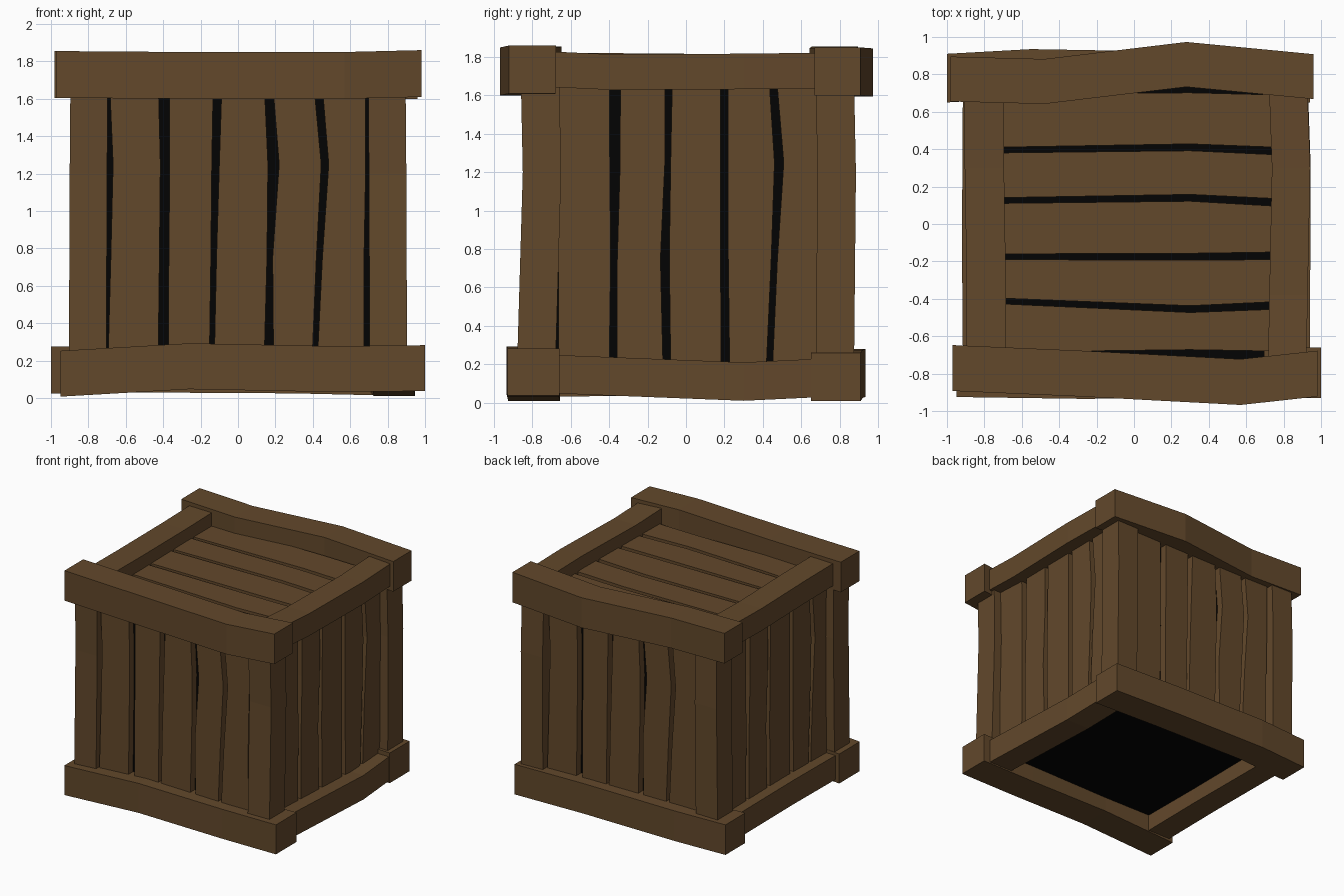
import bpy, bmesh, math
from mathutils import Matrix

default_cube = bpy.data.objects.get("Cube")
if default_cube:
    bpy.data.objects.remove(default_cube, do_unlink=True)


def make_material(name, colour):
    material = bpy.data.materials.new(name)
    material.use_nodes = True
    material.diffuse_color = colour
    shader = material.node_tree.nodes["Principled BSDF"]
    shader.inputs["Base Color"].default_value = colour
    shader.inputs["Roughness"].default_value = 0.9
    return material


wood = make_material("brown wood", (0.123, 0.065, 0.024, 1))
dark = make_material("black interior", (0.001, 0.001, 0.001, 1))

# Cross-section placed along the x, y or z axis
PLACE = {
    "x": lambda t, u, v: (t, u, v),
    "y": lambda t, u, v: (u, t, v),
    "z": lambda t, u, v: (u, v, t),
}


def board(name, axis, stations, material=wood, turn=0):
    """Loft a four-sided board through stations (t, u0, u1, v0, v1)."""
    bm = bmesh.new()
    rings = []
    for t, u0, u1, v0, v1 in stations:
        corners = ((u0, v0), (u1, v0), (u1, v1), (u0, v1))
        rings.append([bm.verts.new(PLACE[axis](t, u, v)) for u, v in corners])
    for a, b in zip(rings, rings[1:]):
        for i in range(4):
            j = (i + 1) % 4
            bm.faces.new((a[i], a[j], b[j], b[i]))
    bm.faces.new(rings[0])
    bm.faces.new(rings[-1])
    bmesh.ops.recalc_face_normals(bm, faces=bm.faces)
    bm.transform(Matrix.Rotation(turn, 4, "Z"))
    mesh = bpy.data.meshes.new(name)
    bm.to_mesh(mesh)
    bm.free()
    mesh.materials.append(material)
    obj = bpy.data.objects.new(name, mesh)
    bpy.context.collection.objects.link(obj)


def beam(name, axis, path, width, height):
    """Bent beam through centre points (t, u, v)."""
    w, h = width / 2, height / 2
    board(name, axis, [(t, u - w, u + w, v - h, v + h) for t, u, v in path])


def planks(name, axis, levels, seams, depth, turn=0):
    """Row of planks between bent seams, each given as centres and half gaps."""
    for i, ((a, gap_a), (b, gap_b)) in enumerate(zip(seams, seams[1:])):
        stations = [(t, p + g, q - h, *depth)
                    for t, p, g, q, h in zip(levels, a, gap_a, b, gap_b)]
        board(f"{name}_{i + 1}", axis, stations, turn=turn)


# Dark inner box seen through the gaps and from below
board("inner_box", "z", [(t, -0.77, 0.77, -0.77, 0.77) for t in (0.17, 1.66)], dark)

# Long beams on the front and back
beam("front_top_beam", "x", [(-0.97, -0.77, 1.73), (-0.28, -0.8, 1.725),
                             (0.57, -0.845, 1.725), (0.98, -0.8, 1.735)], 0.245, 0.25)
beam("back_top_beam", "x", [(-0.98, 0.775, 1.73), (-0.48, 0.762, 1.72),
                            (0.28, 0.853, 1.72), (0.96, 0.788, 1.725)], 0.24, 0.25)
beam("front_bottom_beam", "x", [(-0.95, -0.79, 0.13), (-0.26, -0.8, 0.17),
                                (0.5, -0.79, 0.155), (1, -0.795, 0.16)], 0.27, 0.245)
beam("back_bottom_beam", "x", [(-1, 0.78, 0.15), (-0.55, 0.805, 0.155),
                               (0.3, 0.79, 0.15), (0.94, 0.78, 0.135)], 0.26, 0.25)

# Shorter rails on the two sides
beam("left_top_rail", "y", [(-0.72, 0.82, 1.737), (-0.38, 0.826, 1.721),
                            (0.3, 0.84, 1.725), (0.72, 0.825, 1.73)], 0.205, 0.185)
beam("right_top_rail", "y", [(-0.72, -0.79, 1.73), (-0.3, -0.79, 1.727),
                             (0.3, -0.8, 1.722), (0.72, -0.8, 1.73)], 0.21, 0.185)
beam("left_bottom_rail", "y", [(-0.72, 0.83, 0.15), (0.3, 0.835, 0.11),
                               (0.72, 0.82, 0.13)], 0.22, 0.2)
beam("right_bottom_rail", "y", [(-0.72, -0.81, 0.13), (-0.1, -0.815, 0.14),
                                (0.72, -0.81, 0.13)], 0.21, 0.2)

# Corner posts, slightly swayed at the foot
for side, x in (("left", 0.8), ("right", -0.8)):
    for end, y in (("front", -0.76), ("back", 0.775)):
        r = 0.1
        sway = -0.02 if (side, end) == ("left", "front") else 0
        path = [(0.18, x * 1.005, y + sway), (1.2, x, y + 0.01), (1.68, x * 0.995, y)]
        board(f"{end}_{side}_post", "z",
              [(t, u - r, u + r, v - r, v + r) for t, u, v in path])

# Upright planks: the same row turned onto the opposite face
LEVELS = (0.2, 0.75, 1.25, 1.65)
FRONT_SEAMS = [((-0.7, -0.695, -0.69, -0.7), (0.005, 0.015, 0.022, 0.015)),
               ((-0.4, -0.395, -0.39, -0.395), (0.027, 0.025, 0.025, 0.03)),
               ((-0.14, -0.13, -0.12, -0.11), (0.013, 0.015, 0.02, 0.023)),
               ((0.165, 0.17, 0.19, 0.165), (0.025, 0.015, 0.03, 0.023)),
               ((0.41, 0.435, 0.465, 0.43), (0.014, 0.016, 0.02, 0.022)),
               ((0.695, 0.69, 0.695, 0.695), (0.022, 0.016, 0.012, 0.012))]
SIDE_SEAMS = [((-0.665, -0.665, -0.665, -0.665), (0, 0, 0.01, 0)),
              ((-0.38, -0.375, -0.37, -0.37), (0.02, 0.017, 0.027, 0.028)),
              ((-0.1, -0.11, -0.095, -0.09), (0.02, 0.023, 0.015, 0.018)),
              ((0.205, 0.2, 0.2, 0.2), (0.022, 0.02, 0.02, 0.02)),
              ((0.435, 0.46, 0.485, 0.455), (0.016, 0.016, 0.024, 0.02)),
              ((0.69, 0.69, 0.69, 0.69), (0, 0, 0, 0))]
for name, seams, turn in (("front_plank", FRONT_SEAMS, 0),
                          ("back_plank", FRONT_SEAMS, math.pi),
                          ("left_plank", SIDE_SEAMS, math.pi / 2),
                          ("right_plank", SIDE_SEAMS, -math.pi / 2)):
    planks(name, "z", LEVELS, seams, (-0.83, -0.74), turn)

# Lid planks, set below the top frame
LID_GAP = (0.015, 0.018, 0.02)
LID_SEAMS = [(-0.7, -0.69, -0.7), (-0.41, -0.455, -0.435), (-0.175, -0.175, -0.17),
             (0.125, 0.14, 0.115), (0.395, 0.41, 0.39), (0.71, 0.72, 0.71)]
planks("lid_plank", "x", (-0.75, 0.3, 0.77), [(s, LID_GAP) for s in LID_SEAMS], (1.62, 1.71))
